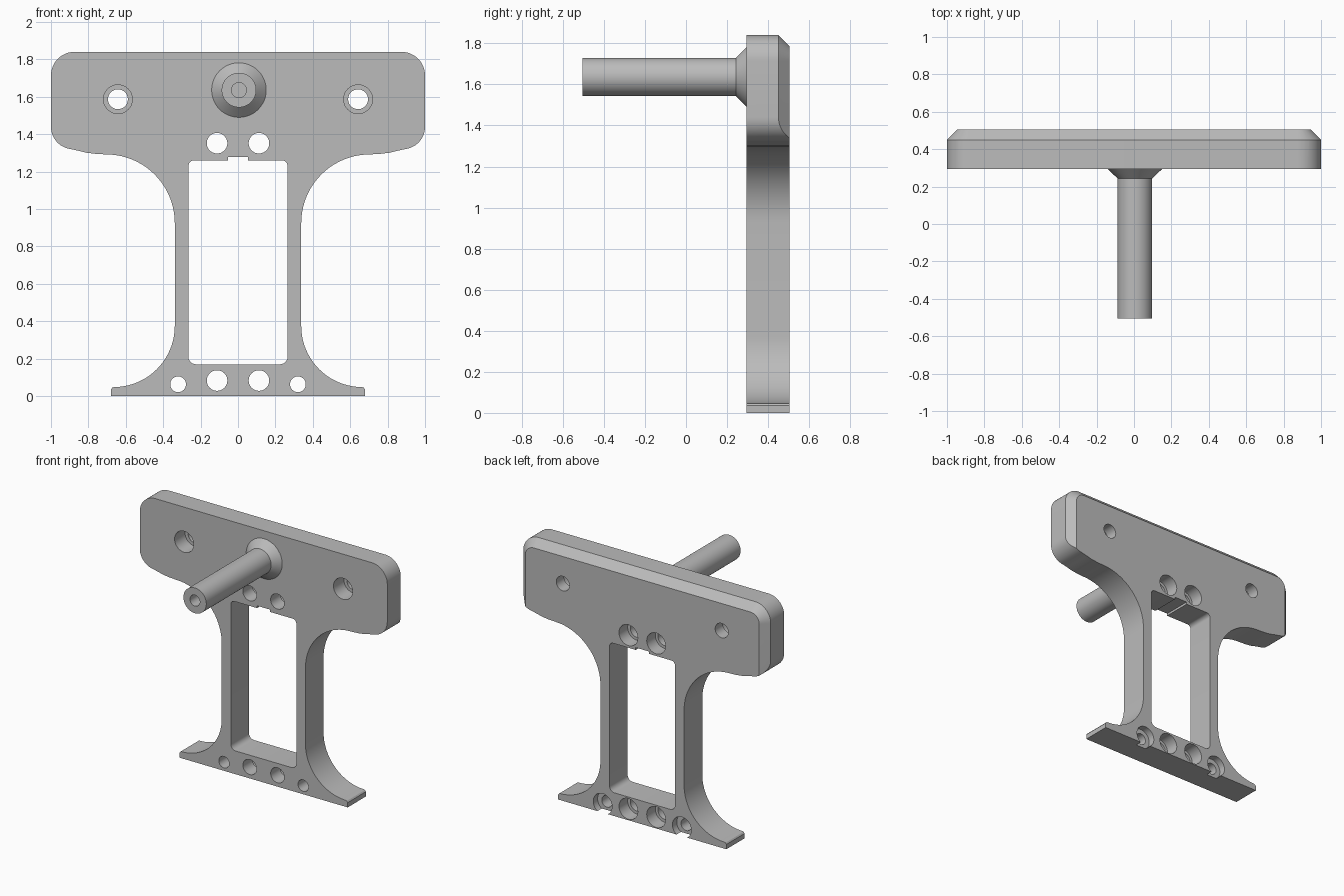
import bpy, bmesh
from math import sin, cos, pi, radians

cube = bpy.data.objects.get("Cube")
if cube:
    bpy.data.objects.remove(cube, do_unlink=True)

FRONT, BACK = 0.295, 0.505

grey = bpy.data.materials.new("plain grey")
grey.use_nodes = True
grey.diffuse_color = (0.5, 0.5, 0.5, 1)
grey.node_tree.nodes["Principled BSDF"].inputs["Base Color"].default_value = (0.5, 0.5, 0.5, 1)


def arc(cx, cz, r, start, end, n=12):
    angles = [radians(start + (end - start) * i / n) for i in range(n + 1)]
    return [(cx + r * cos(a), cz + r * sin(a)) for a in angles]


def mirrored(half):
    """Close a right-hand outline with its mirror image."""
    return half + [(-x, z) for x, z in reversed(half)]


def loft(name, rings):
    """Solid through matching rings of 3D points, capped at both ends."""
    bm = bmesh.new()
    loops = [[bm.verts.new(p) for p in ring] for ring in rings]
    n = len(loops[0])
    for a, b in zip(loops, loops[1:]):
        for i in range(n):
            j = (i + 1) % n
            bm.faces.new((a[i], a[j], b[j], b[i]))
    bm.faces.new(loops[0])
    bm.faces.new(loops[-1])
    bmesh.ops.recalc_face_normals(bm, faces=bm.faces)
    mesh = bpy.data.meshes.new(name)
    bm.to_mesh(mesh)
    bm.free()
    mesh.materials.append(grey)
    obj = bpy.data.objects.new(name, mesh)
    bpy.context.collection.objects.link(obj)
    return obj


def prism(name, outline, y0, y1):
    return loft(name, [[(x, y, z) for x, z in outline] for y in (y0, y1)])


def lathe(name, profile, x, z, n=40):
    """Solid turned about an axis along y, from (radius, y) pairs."""
    turn = [2 * pi * i / n for i in range(n)]
    return loft(name, [[(x + r * cos(a), y, z + r * sin(a)) for a in turn]
                       for r, y in profile])


def boolean(target, tool, operation="DIFFERENCE"):
    tool.hide_render = True
    mod = target.modifiers.new("cut", "BOOLEAN")
    mod.operation, mod.solver, mod.object = operation, "EXACT", tool
    bpy.context.view_layer.objects.active = target
    bpy.ops.object.modifier_apply(modifier=mod.name)
    bpy.data.objects.remove(tool, do_unlink=True)


# Plate: foot, concave leg sides, flared head
half = [(0.68, 0), (0.68, 0.035), (0.672, 0.045)]
half += arc(0.665, 0.375, 0.327, 270, 180, 20)
half += arc(0.705, 0.925, 0.367, 180, 90, 20)
half += [(0.76, 1.295), (0.81, 1.301), (0.85, 1.311)]
half += arc(0.88, 1.44, 0.12, 278, 360)
half += arc(0.875, 1.715, 0.125, 0, 90)
plate = prism("bracket_plate", mirrored(half), FRONT, BACK)

# Chamfer round the back of the head
envelope = []
for y, grow in ((0.2, 0.05), (0.4, 0.05), (0.55, -0.1)):
    outline = mirrored([(1 + grow, -0.1)] + arc(0.875, 1.715, 0.125 + grow, 0, 90))
    envelope.append([(x, y, z) for x, z in outline])
boolean(plate, loft("chamfer_envelope", envelope), "INTERSECT")

# Window with a small notch in its top edge
window = arc(0.225, 0.21, 0.04, 270, 360, 6) + arc(0.235, 1.23, 0.03, 0, 90, 6)
window += [(0.053, 1.26), (0.053, 1.277)]
boolean(plate, prism("window_cutter", mirrored(window), 0.2, 0.6))


def stepped_hole(x, z, small, large, depth, from_back):
    """Through hole with a wider recess on one side."""
    if from_back:
        step = BACK - depth
        profile = [(small, 0.2), (small, step), (large, step), (large, 0.6)]
    else:
        step = FRONT + depth
        profile = [(large, 0.2), (large, step), (small, step), (small, 0.6)]
    boolean(plate, lathe("hole_cutter", profile, x, z))


for side in (-1, 1):
    stepped_hole(side * 0.642, 1.587, 0.053, 0.077, 0.12, False)
    stepped_hole(side * 0.112, 1.352, 0.055, 0.076, 0.1, True)
    stepped_hole(side * 0.112, 0.083, 0.055, 0.076, 0.1, True)
    stepped_hole(side * 0.32, 0.063, 0.042, 0.076, 0.05, True)

# Rod with flared collar and a bored tip
rod = lathe("front_rod", [(0.04, -0.25), (0.04, -0.505), (0.0925, -0.505),
                          (0.0925, 0.243), (0.146, FRONT), (0.146, FRONT + 0.005)],
            0.005, 1.636, 48)

# Smooth curved walls, keep edges crisp
for obj in (plate, rod):
    bpy.ops.object.select_all(action="DESELECT")
    obj.select_set(True)
    bpy.context.view_layer.objects.active = obj
    bpy.ops.object.shade_smooth_by_angle(angle=radians(25))
